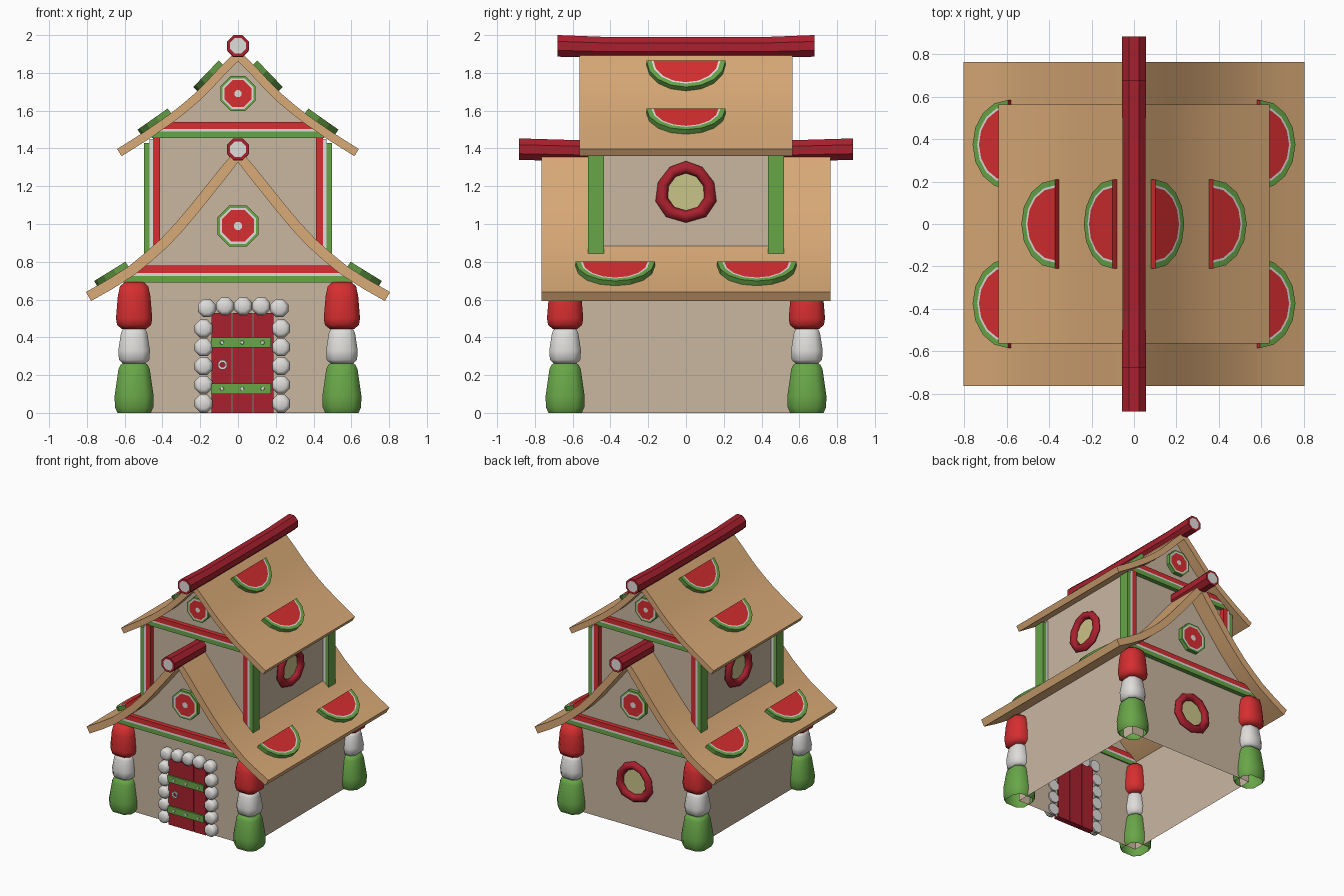
import bpy, bmesh, math
from mathutils import Vector

if "Cube" in bpy.data.objects:
    bpy.data.objects.remove(bpy.data.objects["Cube"])

def srgb(r, g, b):
    return tuple(((c / 255 + .055) / 1.055) ** 2.4 for c in (r, g, b)) + (1,)

MATS = {}
for n, c in {"wall_tan": (202, 183, 161), "roof_tan": (217, 170, 119), "red": (214, 46, 48),
             "dark_red": (168, 32, 46), "green": (104, 166, 72), "white": (222, 221, 218),
             "pane_yellow": (202, 195, 137)}.items():
    MATS[n] = bpy.data.materials.new(n)
    MATS[n].diffuse_color = srgb(*c)

def mesh(name, verts, faces, cols, smooth=None):
    """cols: one colour name, or one per face"""
    if isinstance(cols, str):
        cols = [cols] * len(faces)
    names = list(dict.fromkeys(cols))
    bm = bmesh.new()
    vs = [bm.verts.new(v) for v in verts]
    for f, c in zip(faces, cols):
        bm.faces.new([vs[i] for i in f]).material_index = names.index(c)
    bad = [f for f in bm.faces if f.calc_area() < 1e-8]
    bmesh.ops.delete(bm, geom=bad, context='FACES_ONLY')
    bmesh.ops.recalc_face_normals(bm, faces=bm.faces[:])
    me = bpy.data.meshes.new(name)
    bm.to_mesh(me)
    bm.free()
    for n in names:
        me.materials.append(MATS[n])
    if smooth:
        me.polygons.foreach_set("use_smooth", [True] * len(me.polygons))
        me.set_sharp_from_angle(angle=math.radians(smooth))
    ob = bpy.data.objects.new(name, me)
    bpy.context.collection.objects.link(ob)
    return ob

def loft(name, rings, bands, cap0=None, cap1=None, smooth=None, flat_col=None):
    """skin closed rings; bands gives a colour per gap; flat_col recolours the closing side"""
    n = len(rings[0])
    verts = [p for r in rings for p in r]
    faces, cols = [], []
    for k, c in enumerate(bands):
        for i in range(n):
            j = (i + 1) % n
            faces.append((k * n + i, k * n + j, (k + 1) * n + j, (k + 1) * n + i))
            cols.append(flat_col if flat_col and i == n - 1 else c)
    if cap0:
        faces.append(tuple(range(n))); cols.append(cap0)
    if cap1:
        faces.append(tuple(range(len(verts) - n, len(verts)))); cols.append(cap1)
    return mesh(name, verts, faces, cols, smooth)

def box(name, x0, x1, y0, y1, z0, z1, col):
    return loft(name, [[(x0, y0, z), (x1, y0, z), (x1, y1, z), (x0, y1, z)] for z in (z0, z1)],
                [col], col, col)

def ring(x, y, z, r, n=8):
    """polygon facing y, flat side up"""
    return [(x + r * math.cos(2 * math.pi * (i + .5) / n), y,
             z + r * math.sin(2 * math.pi * (i + .5) / n)) for i in range(n)]

# Roof profiles (outer surface, right half)
LOW = [(0, 1.405), (.09, 1.3), (.17, 1.2), (.25, 1.1), (.33, 1.005), (.41, .92), (.5, .84), (.58, .775), (.69, .705), (.805, .64)]
UP = [(0, 1.925), (.1, 1.825), (.165, 1.755), (.23, 1.69), (.3, 1.63), (.37, 1.575), (.5, 1.485), (.64, 1.397)]

def height(prof, x):
    x = abs(x)
    for (a, za), (b, zb) in zip(prof, prof[1:]):
        if x <= b:
            return za + (zb - za) * (x - a) / (b - a)
    return prof[-1][1]

def roof(name, prof, t, hy):
    inner = []
    for i, (x, z) in enumerate(prof):
        a, b = prof[max(i - 1, 0)], prof[min(i + 1, len(prof) - 1)]
        d = Vector((b[0] - a[0], b[1] - a[1])).normalized()
        inner.append((x + d.y * t, z - d.x * t) if i else (0, z - t * 1.4))
    both = lambda p: [(-x, z) for x, z in p[:0:-1]] + p
    rings = [[(xo, -hy, zo), (xo, hy, zo), (xi, hy, zi), (xi, -hy, zi)]
             for (xo, zo), (xi, zi) in zip(both(prof), both(inner))]
    c = "roof_tan"
    loft(name, rings, [c] * (len(rings) - 1), c, c, 30)

roof("lower_roof", LOW, .055, .765)
roof("upper_roof", UP, .045, .565)

# Walls: gable ends follow the roof, side walls are plain sheets
def walls(name, hx, hy, prof, bottom):
    xs = [-hx] + [s * x for s in (-1, 1) for x, _ in prof if x < hx] + [hx]
    xs = sorted(set(xs))
    for s, end in ((-1, "front"), (1, "back")):
        v, n = [], len(xs)
        for x in xs:
            v += [(x, s * hy, bottom(x)), (x, s * hy, height(prof, x) - .035)]
        mesh(f"{name}_{end}_wall", v, [(2 * i, 2 * i + 2, 2 * i + 3, 2 * i + 1) for i in range(n - 1)], "wall_tan")
        x, t = s * hx, height(prof, hx) - .035
        mesh(f"{name}_side_wall", [(x, -hy, bottom(x)), (x, hy, bottom(x)), (x, hy, t), (x, -hy, t)],
             [(0, 1, 2, 3)], "wall_tan")

walls("lower", .55, .64, LOW, lambda x: 0)
walls("upper", .45, .48, UP, lambda x: height(LOW, x) - .03)

# Ridge poles with white end discs
for name, z, hy in (("lower_ridge_pole", 1.388, .885), ("upper_ridge_pole", 1.935, .68)):
    e, R = z + .008, .062
    ys = [(-hy, e, .045), (-hy, e, R), (-hy * .6, z, R - .003), (hy * .6, z, R - .003), (hy, e, R), (hy, e, .045)]
    loft(name, [ring(0, y, zz, r) for y, zz, r in ys], ["dark_red"] * 5, "white", "white")

# Corner pillars: three stacked rounded blocks
BLOCKS = [("green", [(0, .088), (.03, .102), (.09, .103), (.23, .083), (.255, .072), (.268, .05)]),
          ("white", [(.262, .06), (.28, .08), (.33, .084), (.42, .07), (.44, .062), (.452, .04)]),
          ("red", [(.445, .065), (.465, .09), (.5, .096), (.62, .086), (.67, .075), (.692, .05)])]
for sx in (-1, 1):
    for sy in (-1, 1):
        for col, prof in BLOCKS:
            rings = []
            for z, w in prof:
                c = w * .55
                rings.append([(sx * .55 + x, sy * .64 + y, z) for x, y in
                              ((w, -c), (w, c), (c, w), (-c, w), (-w, c), (-w, -c), (-c, -w), (c, -w))])
            loft(f"pillar_{col}_block", rings, [col] * 5, None if col == "green" else col, col, 50)

# Striped gable beams, upper corner posts and medallions, front and back
BEAMS = [("lower_beam", .64, [("green", .69, .725, .61, .565), ("white", .725, .741, .565, .545), ("red", .741, .78, .545, .485)]),
         ("upper_beam", .48, [("green", 1.455, 1.49, .46, .42), ("white", 1.49, 1.503, .42, .40), ("red", 1.503, 1.54, .40, .355)])]
for s in (-1, 1):
    for name, y, stripes in BEAMS:
        for col, z0, z1, w0, w1 in stripes:
            a, b = s * (y - .01), s * (y + .035)
            loft(f"{name}_{col}", [[(-w, a, z), (w, a, z), (w, b, z), (-w, b, z)] for z, w in ((z0, w0), (z1, w1))],
                 [col], col, col)
    for sx in (-1, 1):
        for col, x0, x1, z0, z1 in (("green", .468, .497, .82, 1.43), ("white", .45, .468, .84, 1.45), ("red", .412, .45, .86, 1.46)):
            box(f"corner_post_{col}", *sorted((sx * x0, sx * x1)), *sorted((s * .435, s * .52)), z0, z1, col)
    for name, y, z, r in (("lower_medallion", .64, .99, .118), ("upper_medallion", .48, 1.69, .1)):
        f = y + .03
        rs = [(y - .01, 1), (f, 1), (f, .88), (f, .77), (f, .2)]
        loft(name, [ring(0, s * yy, z, r * k) for yy, k in rs], ["green", "green", "white", "red"], "green", "white")

# Melon slices lying on the roofs
def melon(prof, x0, x1, yc, s):
    a, b = Vector((s * x0, yc, height(prof, x0))), Vector((s * x1, yc, height(prof, x1)))
    u = (b - a).normalized()
    n = Vector((-u.z * s, 0, u.x * s))
    half = lambda k, h: [a + u * (.195 * k * math.sin(math.pi * i / 8)) + n * h
                         + Vector((0, .21 * k * math.cos(math.pi * i / 8), 0)) for i in range(9)]
    loft("melon_slice", [half(1, -.02), half(1, .03), half(.87, .03), half(.82, .03)],
         ["green", "green", "white"], "green", "red", flat_col="red")

for s in (-1, 1):
    for yc in (-.375, .375):
        melon(LOW, .58, .73, yc, s)
    melon(UP, .08, .21, 0, s)
    melon(UP, .355, .505, 0, s)

# Round windows: egg-shaped ring plus pane; place maps (across, out, up) to the world
def window(name, place):
    def egg(r, o):
        pts = []
        for i in range(10):
            t = 2 * math.pi * (i + .5) / 10
            up = r * math.sin(t)
            pts.append(place(r * math.cos(t) * (1 - .8 * up), o, up * 1.0))
        return pts
    tube = [(.131 + .032 * math.cos(2 * math.pi * k / 6), .01 + .032 * math.sin(2 * math.pi * k / 6)) for k in range(7)]
    loft(name + "_frame", [egg(r, o) for r, o in tube], ["dark_red"] * 6, smooth=65)
    mesh(name + "_pane", egg(.125, .006), [tuple(range(10))], "pane_yellow")

for s in (-1, 1):
    window("upper_window", lambda a, o, h, s=s: (s * (.45 + o), a, 1.17 + h))
window("back_window", lambda a, o, h: (a, .64 + o, .37 + h))

# Door: planks, straps, studs and ring handle
for i in range(3):
    x = -.143 + i * .111
    box("door_plank", x + .002, x + .109, -.675, -.63, 0, .53, "dark_red")
for z in (.1, .345):
    box("door_strap", -.143, .176, -.687, -.67, z, z + .055, "green")
    for x in (-.085, .022, .13):
        loft("door_stud", [ring(x, -.68, z + .028, .012), ring(x, -.694, z + .028, .009)], ["white"], None, "white")
hr = [(.026, -.674), (.026, -.688), (.014, -.688), (.014, -.674)]
loft("door_handle", [ring(-.082, y, .255, r) for r, y in hr], ["white"] * 3)

# Stones around the door
spots = [(x, .05 + i * .099) for x in (-.182, .228) for i in range(5)]
spots += [(-.165 + i * .096, .555 + .01 * (0 < i < 4)) for i in range(5)]
for x, z in spots:
    prof = [(-.63, .047), (-.672, .051), (-.69, .044), (-.698, .03)]
    loft("door_stone", [ring(x, y, z, r) for y, r in prof], ["white"] * 3, "white", "white", 50)

for m in bpy.data.materials:
    if m.users and not m.is_grease_pencil:
        m.use_nodes = True
        m.node_tree.nodes["Principled BSDF"].inputs["Base Color"].default_value = m.diffuse_color
